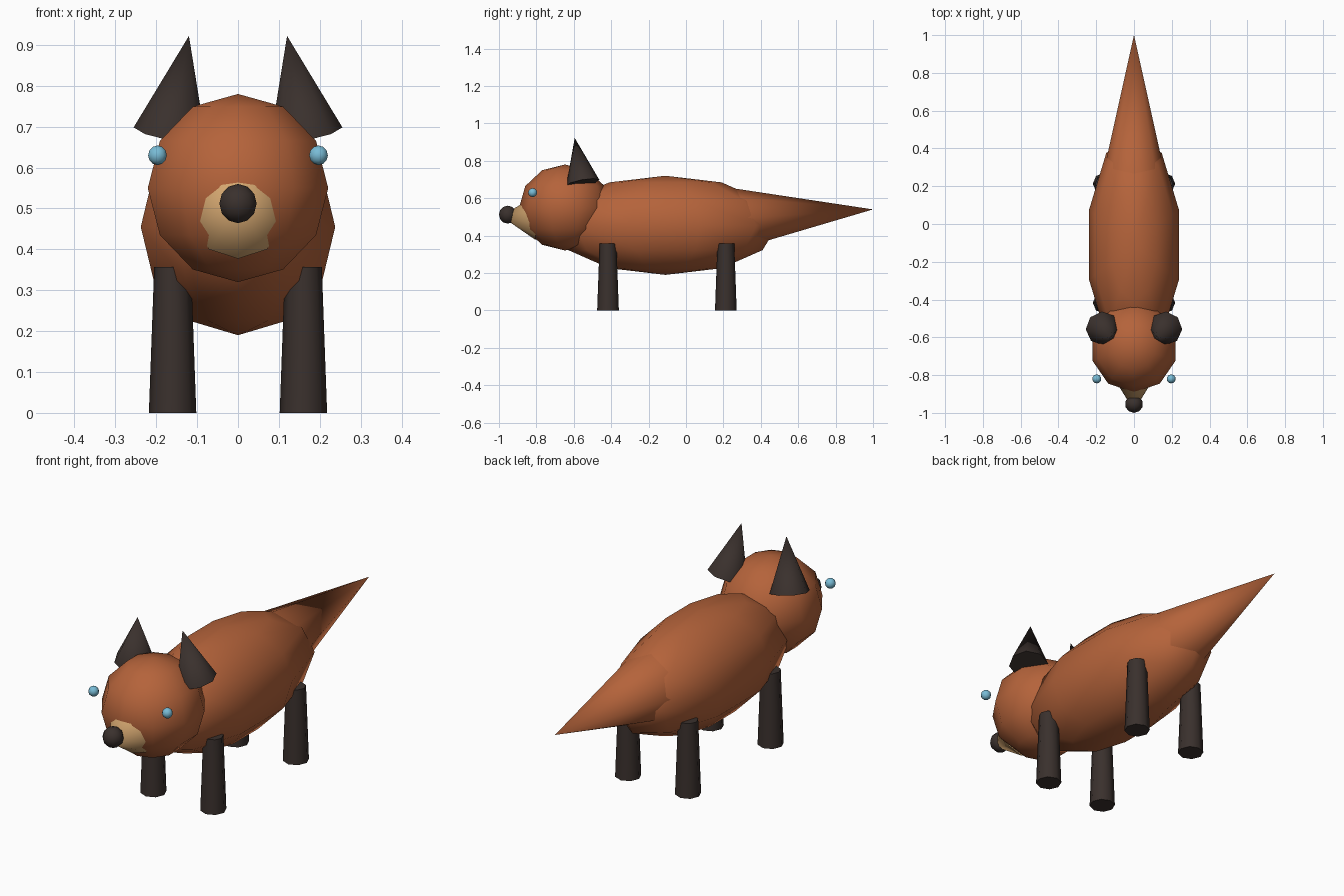
import bpy
from math import radians
from mathutils import Vector

if "Cube" in bpy.data.objects:
    bpy.data.objects.remove(bpy.data.objects["Cube"])


def material(name, rgb):
    m = bpy.data.materials.new(name)
    m.diffuse_color = (*rgb, 1)
    m.use_nodes = True
    m.node_tree.nodes["Principled BSDF"].inputs["Base Color"].default_value = m.diffuse_color
    return m


RUST = material("rust", (0.46, 0.125, 0.043))
DARK = material("dark", (0.042, 0.03, 0.026))
CREAM = material("cream", (0.65, 0.38, 0.16))
BLUE = material("blue", (0.19, 0.50, 0.67))


def finish(name, mat):
    ob = bpy.context.object
    ob.name = name
    ob.data.materials.append(mat)
    return ob


def ball(name, loc, radii, mat):
    """Low-poly ellipsoid."""
    bpy.ops.mesh.primitive_uv_sphere_add(segments=10, ring_count=6, radius=1, location=loc)
    ob = finish(name, mat)
    ob.scale = radii
    bpy.ops.object.transform_apply(location=False, rotation=False, scale=True)
    bpy.ops.object.shade_smooth()
    return ob


def cone(name, base, tip, r1, r2, mat, sides=8):
    """Cone or tapered cylinder from base point to tip point."""
    base, tip = Vector(base), Vector(tip)
    axis = tip - base
    bpy.ops.mesh.primitive_cone_add(vertices=sides, radius1=r1, radius2=r2,
                                    depth=axis.length, location=(base + tip) / 2)
    ob = finish(name, mat)
    ob.rotation_euler = axis.to_track_quat('Z', 'Y').to_euler()
    bpy.ops.object.shade_smooth_by_angle(angle=radians(50))
    return ob


# Body, head and tail
ball("body", (0, -0.11, 0.455), (0.25, 0.60, 0.265), RUST)
ball("head", (0, -0.647, 0.55), (0.232, 0.245, 0.23), RUST)
cone("tail", (0, 0.20, 0.485), (0, 1.0, 0.54), 0.178, 0, RUST)

# Snout and nose
cone("snout", (0, -0.80, 0.497), (0, -0.99, 0.505), 0.12, 0, CREAM, 10)
ball("nose", (0, -0.953, 0.512), (0.048, 0.047, 0.048), DARK)

# Paired parts: ears, eyes, legs
for side, s in (("left", 1), ("right", -1)):
    cone(f"{side}_ear", (s * 0.167, -0.552, 0.682), (s * 0.12, -0.595, 0.922), 0.09, 0, DARK)
    ball(f"{side}_eye", (s * 0.197, -0.82, 0.63), (0.024, 0.024, 0.024), BLUE)
    for end, y in (("front", -0.417), ("rear", 0.213)):
        cone(f"{end}_{side}_leg", (s * 0.16, y, 0), (s * 0.16, y, 0.357), 0.058, 0.045, DARK)
